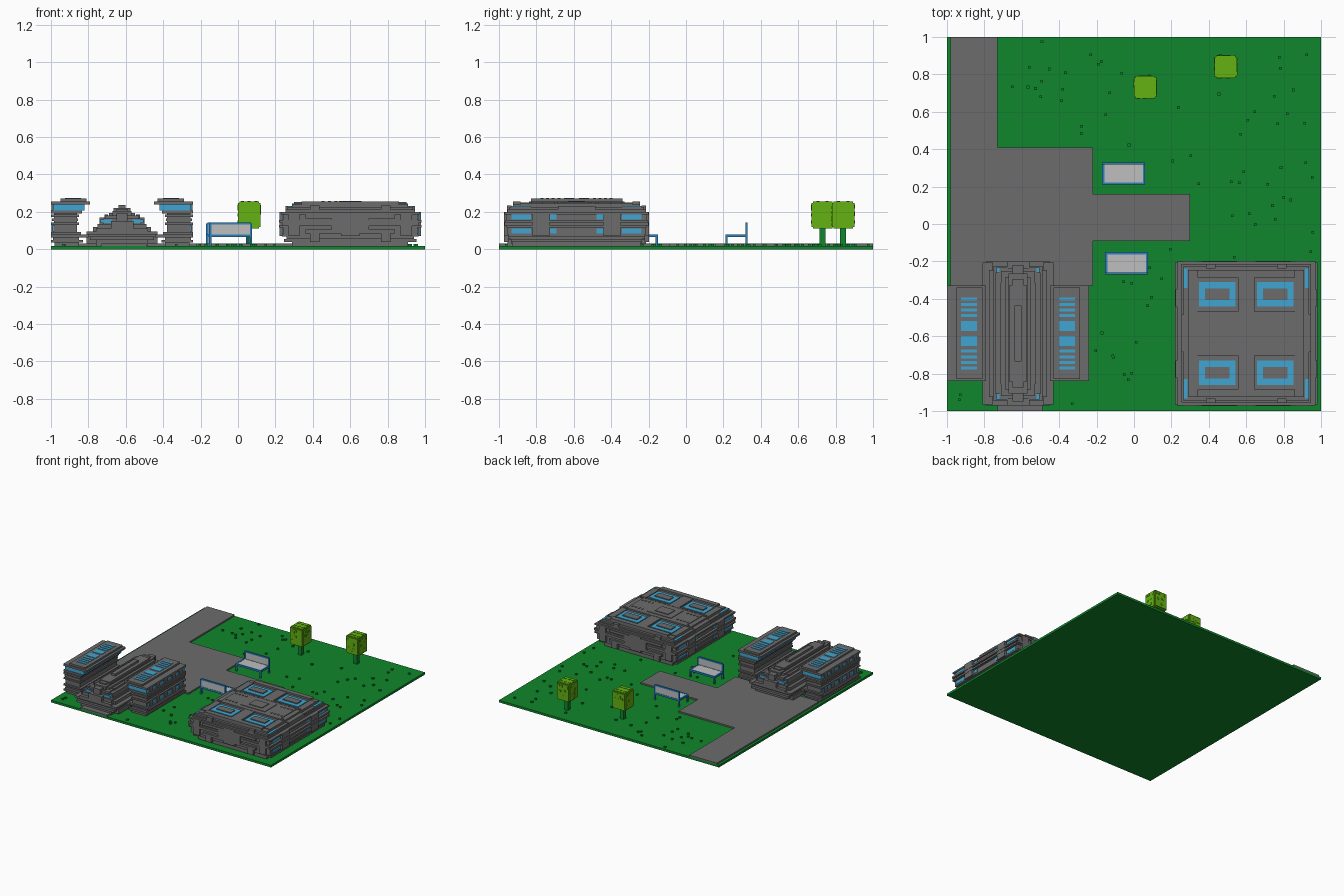
import bpy, random
random.seed(4)

def material(name, r, g, b):
    m = bpy.data.materials.new(name)
    m.diffuse_color = (r, g, b, 1)
    return m

GRAY = material("concrete gray", 0.15, 0.15, 0.15)
GREEN = material("grass green", 0.005, 0.24, 0.025)
LIME = material("leaf lime", 0.125, 0.45, 0.006)
GLASS = material("window blue", 0.05, 0.38, 0.64)
FRAME = material("bench blue", 0.026, 0.22, 0.51)
PALE = material("bench pale gray", 0.52, 0.52, 0.53)

def boxes(name, mat, items):
    """One object from a list of boxes (x0, x1, y0, y1, z0, z1)."""
    verts, faces = [], []
    for a, b, c, d, e, f in items:
        a, b = sorted((a, b))
        c, d = sorted((c, d))
        n = len(verts)
        verts += [(x, y, z) for z in (e, f) for x, y in ((a, c), (b, c), (b, d), (a, d))]
        faces += [[n + i for i in q] for q in ((3, 2, 1, 0), (4, 5, 6, 7), (0, 1, 5, 4),
                                               (1, 2, 6, 5), (2, 3, 7, 6), (3, 0, 4, 7))]
    me = bpy.data.meshes.new(name)
    me.from_pydata(verts, [], faces)
    me.materials.append(mat)
    ob = bpy.data.objects.new(name, me)
    bpy.context.collection.objects.link(ob)
    return ob

def layer(cx, cy, hx, hy, z0, z1):
    return (cx - hx, cx + hx, cy - hy, cy + hy, z0, z1)

# Ground and paved path
boxes("lawn", GREEN, [(-1, 1, -1, 1, 0, 0.018)])
paths = [(-0.98, -0.73, 0.41, 1), (-0.98, -0.22, -0.33, 0.41),
         (-0.22, 0.30, -0.09, 0.16), (-0.73, -0.49, -1, -0.33)]
boxes("path", GRAY, [p + (0.01, 0.03) for p in paths])

# Grass tufts scattered off the path and buildings
blocked = paths + [(-1, -0.24, -0.84, -0.2), (-0.81, -0.43, -0.97, -0.2), (0.22, 0.98, -0.97, -0.2)]
tufts = []
while len(tufts) < 75:
    x, y = random.uniform(-0.98, 0.98), random.uniform(-0.98, 0.98)
    if not any(a - 0.02 < x < b + 0.02 and c - 0.02 < y < d + 0.02 for a, b, c, d in blocked):
        tufts.append(layer(x, y, 0.007, 0.007, 0.01, 0.029))
boxes("grass_tufts", GREEN, tufts)

# Trees: square trunk, blocky crown with small leaf bumps
for i, (x, y) in enumerate(((0.06, 0.73), (0.49, 0.84))):
    boxes(f"trunk_{i}", GREEN, [layer(x, y, 0.016, 0.016, 0.01, 0.13)])
    crown = [layer(x, y, 0.06, 0.052, 0.118, 0.247), layer(x, y, 0.052, 0.06, 0.118, 0.247),
             layer(x, y, 0.052, 0.052, 0.11, 0.255)]
    for s in (-1, 1):
        for k in range(6):
            u, w = random.uniform(-0.04, 0.04), random.uniform(0.13, 0.235)
            crown.append(layer(x + s * 0.055, y + u, 0.008, 0.008, w - 0.008, w + 0.008))
            crown.append(layer(x - u, y + s * 0.055, 0.008, 0.008, w - 0.008, w + 0.008))
    for k in range(6):
        u, w = -0.035 + 0.035 * (k % 3), -0.025 + 0.05 * (k // 3)
        crown.append(layer(x + u, y + w, 0.008, 0.008, 0.24, 0.258))
    boxes(f"crown_{i}", LIME, crown)

# Benches: s is the direction of the backrest
for i, (x, y, s) in enumerate(((-0.055, 0.27, 1), (-0.04, -0.21, -1))):
    t, hx, hy = 0.006, 0.115, 0.06
    bars = [layer(x + a * (hx - t), y + b * (hy - t), t, t, 0.018, 0.075) for a in (-1, 1) for b in (-1, 1)]
    bars += [layer(x + a * (hx - t), y, t, hy, 0.065, 0.08) for a in (-1, 1)]
    bars += [layer(x, y + b * (hy - t), hx, t, 0.065, 0.08) for b in (-1, 1)]
    yb = y + s * (hy - t)
    bars += [layer(x + a * (hx - t), yb, t, t, 0.07, 0.138) for a in (-1, 1)]
    bars += [layer(x, yb, hx - t, t, 0.132, 0.144)]
    boxes(f"bench_frame_{i}", FRAME, bars)
    boxes(f"bench_seat_{i}", PALE, [layer(x, y, hx - 0.01, hy - 0.01, 0.068, 0.078)])
    boxes(f"bench_back_{i}", PALE, [layer(x, yb, hx - 0.01, 0.004, 0.078, 0.134)])

# ---- Left building: stepped central hall between two wings ----
AX, CY = -0.62, -0.585
hall = [layer(AX, CY, hx, hy, z0, z1) for hx, hy, z0, z1 in (
    (0.14, 0.37, 0.01, 0.05), (0.19, 0.35, 0.03, 0.065), (0.17, 0.385, 0.05, 0.068),
    (0.18, 0.365, 0.065, 0.08), (0.19, 0.38, 0.08, 0.095), (0.14, 0.385, 0.095, 0.11),
    (0.155, 0.34, 0.095, 0.12), (0.13, 0.36, 0.11, 0.135), (0.10, 0.35, 0.13, 0.165),
    (0.12, 0.325, 0.13, 0.17), (0.09, 0.335, 0.165, 0.18), (0.07, 0.30, 0.17, 0.195),
    (0.05, 0.32, 0.18, 0.205), (0.045, 0.26, 0.2, 0.22), (0.03, 0.29, 0.2, 0.214),
    (0.018, 0.15, 0.215, 0.237))]
for s in (-1, 1):          # end blocks and roof ribs
    hall += [layer(AX + s * 0.085, CY, 0.01, 0.27, 0.16, 0.185),
             layer(AX, CY + s * 0.36, 0.06, 0.025, 0.1, 0.15),
             layer(AX, CY + s * 0.34, 0.03, 0.025, 0.15, 0.195)]
boxes("hall", GRAY, hall)
boxes("hall_windows", GLASS, [layer(AX + a * 0.085, CY + b * 0.325, 0.03, 0.028, 0.14, 0.158)
                              for a in (-1, 1) for b in (-1, 1)])

for s, side in ((-1, "left"), (1, "right")):
    # d0..d1 measured outward from the hall axis
    def wing(d0, d1, h, z0, z1, oy=0):
        return (AX + s * d0, AX + s * d1, CY + oy - h, CY + oy + h, z0, z1)
    body = [wing(*v) for v in (
        (0.23, 0.36, 0.24, 0.01, 0.04), (0.21, 0.38, 0.25, 0.035, 0.05),
        (0.23, 0.37, 0.245, 0.05, 0.065), (0.14, 0.38, 0.23, 0.062, 0.08),
        (0.22, 0.38, 0.255, 0.08, 0.092), (0.24, 0.365, 0.24, 0.09, 0.21),
        (0.23, 0.38, 0.25, 0.13, 0.142), (0.235, 0.375, 0.245, 0.15, 0.165),
        (0.23, 0.38, 0.255, 0.173, 0.187), (0.215, 0.38, 0.25, 0.192, 0.207),
        (0.17, 0.38, 0.255, 0.24, 0.256), (0.19, 0.33, 0.245, 0.255, 0.27))]
    # pillars between window panes
    for oy in (-0.19, -0.1, 0, 0.1, 0.19):
        body += [wing(0.36, 0.378, 0.02, 0.09, 0.135, oy), wing(0.35, 0.378, 0.02, 0.2, 0.245, oy)]
    boxes(f"{side}_wing", GRAY, body)
    boxes(f"{side}_wing_upper_glass", GLASS, [wing(0.2, 0.37, 0.245, 0.206, 0.241)])
    boxes(f"{side}_wing_lower_glass", GLASS, [wing(0.36, 0.372, 0.235, 0.096, 0.128)])
    # roof skylights: two large panes and thin slats, mirrored in y
    panes = [wing(0.22, 0.305, 0.026, 0.266, 0.274, b * 0.04) for b in (-1, 1)]
    panes += [wing(0.22, 0.305, 0.008, 0.266, 0.274, b * (0.095 + 0.03 * k)) for b in (-1, 1) for k in range(4)]
    boxes(f"{side}_wing_skylights", GLASS, panes)

# ---- Right building: broad stepped block ----
BX = 0.60
block = [layer(BX, CY, hx, hy, z0, z1) for hx, hy, z0, z1 in (
    (0.31, 0.345, 0.01, 0.045), (0.355, 0.35, 0.04, 0.055), (0.34, 0.365, 0.055, 0.07),
    (0.365, 0.365, 0.068, 0.08), (0.36, 0.37, 0.08, 0.118), (0.38, 0.375, 0.115, 0.13),
    (0.365, 0.385, 0.125, 0.145), (0.38, 0.38, 0.142, 0.157), (0.36, 0.375, 0.155, 0.19),
    (0.37, 0.385, 0.187, 0.2), (0.345, 0.37, 0.2, 0.213), (0.335, 0.36, 0.21, 0.226),
    (0.31, 0.34, 0.22, 0.24))]
roof = [layer(BX, CY, 0.27, 0.11, 0.23, 0.25), layer(BX, CY, 0.345, 0.1, 0.21, 0.232),
        layer(BX, CY, 0.045, 0.33, 0.23, 0.25), layer(BX, CY, 0.11, 0.08, 0.245, 0.254),
        layer(BX, CY, 0.06, 0.045, 0.25, 0.259)]
glass, skylight = [], []
for a in (-1, 1):
    # facade plates on front and back
    block += [layer(BX, CY + a * 0.375, hx, 0.012, z0, z1) for hx, z0, z1 in (
        (0.1, 0.1, 0.18), (0.24, 0.165, 0.185), (0.24, 0.085, 0.105), (0.05, 0.07, 0.2))]
    roof += [layer(BX, CY + a * 0.32, 0.26, 0.02, 0.235, 0.254),
             layer(BX, CY + a * 0.11, 0.3, 0.008, 0.23, 0.252),
             layer(BX + a * 0.285, CY, 0.025, 0.3, 0.225, 0.245)]
    for b in (-1, 1):
        block += [layer(BX + a * 0.3, CY + b * 0.375, 0.03, 0.012, 0.07, 0.2),
                  layer(BX + a * 0.19, CY + b * 0.375, 0.025, 0.012, 0.04, 0.1),
                  layer(BX + a * 0.19, CY + b * 0.36, 0.025, 0.012, 0.185, 0.235),
                  layer(BX + a * 0.36, CY + b * 0.19, 0.018, 0.045, 0.07, 0.2)]
        # side windows, two storeys
        for z0 in (0.083, 0.16):
            glass += [layer(BX + a * 0.358, CY + b * 0.295, 0.006, 0.052, z0, z0 + 0.028),
                      layer(BX + a * 0.358, CY + b * 0.125, 0.006, 0.018, z0, z0 + 0.028)]
        glass.append(layer(BX + a * 0.325, CY + b * 0.295, 0.01, 0.052, 0.222, 0.23))
        # framed skylights with a solid cap
        px, py = BX + a * 0.155, CY + b * 0.21
        skylight.append(layer(px, py, 0.098, 0.065, 0.236, 0.245))
        roof.append(layer(px, py, 0.065, 0.03, 0.24, 0.252))
        # vent studs on the central band
        roof += [layer(BX + a * (0.16 + 0.03 * k), CY + b * 0.065, 0.006, 0.006, 0.245, 0.254) for k in range(4)]
boxes("block_walls", GRAY, block)
boxes("block_roof", GRAY, roof)
boxes("block_side_windows", GLASS, glass)
boxes("block_skylights", GLASS, skylight)
